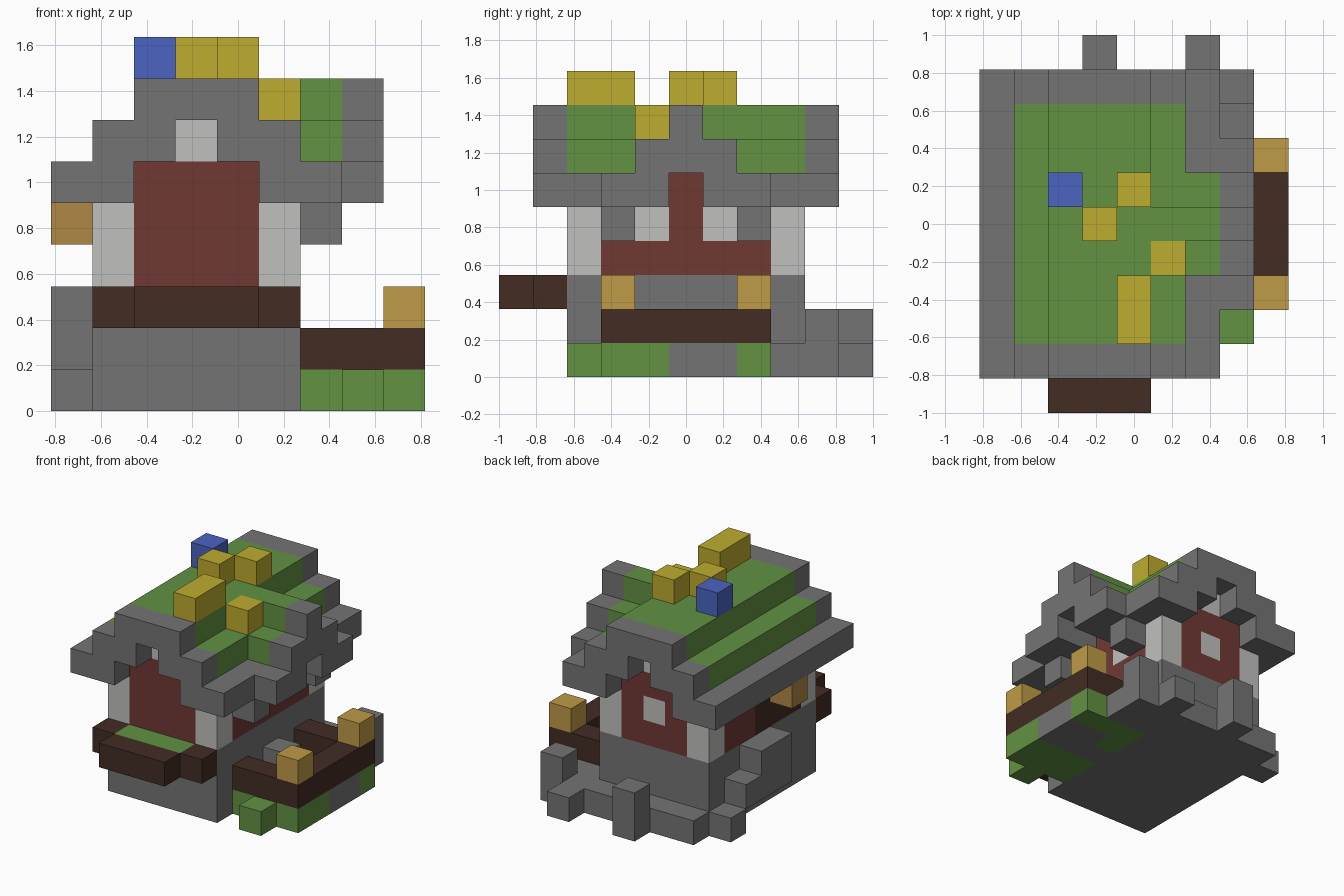
import bpy, bmesh
from mathutils import Vector

cube = bpy.data.objects.get("Cube")
if cube:
    bpy.data.objects.remove(cube)

U = 2 / 11                                # edge of one block
ORIGIN = Vector((-4.5, -5.5, 0))
cells = {}                                # block position -> (part, colour)


def linear(v):
    v /= 255
    return v / 12.92 if v < 0.04 else ((v + 0.055) / 1.055) ** 2.4


def material(name, rgb):
    mat = bpy.data.materials.new(name)
    mat.use_nodes = True
    colour = [linear(c) for c in rgb] + [1]
    mat.diffuse_color = colour
    bsdf = mat.node_tree.nodes["Principled BSDF"]
    bsdf.inputs["Base Color"].default_value = colour
    bsdf.inputs["Roughness"].default_value = 0.9
    return mat


MATS = {n: material(n, c) for n, c in {
    "stone": (116, 116, 116), "plaster": (192, 192, 190),
    "red_wall": (112, 57, 52), "dark_wood": (66, 44, 35),
    "grass": (98, 146, 66), "yellow_flower": (190, 172, 46),
    "blue_flower": (76, 100, 192), "lamp_glow": (190, 155, 70),
    "amber_lamp": (176, 136, 70)}.items()}


def span(v):
    return range(v[0], v[1] + 1) if isinstance(v, tuple) else (v,)


def fill(part, colour, x, y, z):
    """Fill a box of blocks; a tuple is an inclusive range."""
    for i in span(x):
        for j in span(y):
            for k in span(z):
                cells[i, j, k] = (part, colour)


# House body
fill("foundation", "stone", (1, 5), (2, 8), (0, 2))
fill("walls", "red_wall", (1, 5), (2, 8), (3, 4))
fill("walls", "red_wall", (2, 4), (2, 8), 5)
fill("gable_windows", "plaster", 3, (2, 8), 6)
for x in (1, 5):
    for y in (2, 8):
        fill("corner_posts", "plaster", x, y, (3, 4))
fill("back_window", "plaster", 3, 8, 4)
fill("side_door", "dark_wood", 1, (3, 5), (3, 4))

# Stepped roof with stone rim and grass on top
for side in (-1, 1):
    for step in (1, 2, 3):
        z = 8 - step
        if step > 1:
            fill("roof", "stone", 3 + side * step, (1, 9), z)
        fill("roof", "stone", 3 + side * (step - 1), (1, 9), z)
    fill("roof", "stone", 3 + side, (1, 9), 7)
    fill("roof", "stone", 3 + side * 2, (1, 9), 6)
    fill("roof", "stone", 3 + side * 3, (1, 9), 5)
    fill("roof_grass", "grass", 3 + side * 2, (2, 8), 6)
fill("roof_grass", "grass", (2, 4), (2, 8), 7)

# Dormer facing the balcony
for side in (-1, 1):
    fill("dormer", "stone", 7, 5 + side * 2, 5)
    fill("dormer", "stone", (6, 7), 5 + side, 5)
    fill("dormer", "stone", 7, 5 + side, 6)
    fill("dormer", "stone", 6, 5 + side * 2, 4)
    fill("dormer_grass", "grass", (5, 6), 5 + side, 6)
    fill("dormer_windows", "plaster", 5, 5 + side, 4)
fill("dormer", "stone", (5, 7), 5, 6)
fill("dormer", "stone", 7, 5, 7)
fill("dormer_grass", "grass", (5, 6), 5, 7)
fill("walls", "red_wall", 5, 5, (4, 5))
cells.pop((6, 5, 5), None)

# Flowers on the roof
fill("yellow_flowers", "yellow_flower", 4, (2, 3), 8)
fill("yellow_flowers", "yellow_flower", 3, 5, 8)
fill("yellow_flowers", "yellow_flower", 4, 6, 8)
fill("yellow_flowers", "yellow_flower", 5, 4, 7)
fill("blue_flower", "blue_flower", 2, 6, 8)

# Front flower box
fill("flower_box", "dark_wood", (2, 4), 0, 2)
for x in (1, 5):
    fill("flower_box", "dark_wood", x, 1, 2)
fill("flower_box_plants", "grass", (2, 4), 1, 2)

# Garden terrace with wooden rail and lamps
fill("terrace_grass", "grass", (6, 8), (3, 7), 0)
fill("terrace_path", "stone", (7, 8), (5, 6), 0)
fill("terrace_step", "stone", 6, 5, (0, 1))
fill("bush", "grass", 7, 2, 0)
fill("terrace_rail", "dark_wood", 8, (3, 7), 1)
for y in (3, 7):
    fill("terrace_rail", "dark_wood", (6, 7), y, 1)
    fill("rail_lamps", "lamp_glow", 8, y, 2)

# Side stairs and lamp
fill("side_stairs", "stone", 0, 7, 1)
fill("side_stairs", "stone", 0, (5, 6), (1, 2))
fill("side_lamp", "amber_lamp", 0, 4, 4)

# Loose rocks round the back
fill("back_rocks", "stone", (1, 6), 9, 0)
fill("back_rocks", "stone", (6, 7), 8, 0)
fill("back_rocks", "stone", 7, 9, (0, 1))
fill("back_rocks", "stone", 3, 10, (0, 1))
fill("back_rocks", "stone", 6, 10, 0)
fill("back_rocks", "stone", 0, 8, 0)


def build(part, colour):
    """Make one object from the exposed faces of its blocks."""
    bm = bmesh.new()
    for pos, owner in cells.items():
        if owner[0] != part:
            continue
        centre = Vector(pos) + Vector((0.5, 0.5, 0.5)) + ORIGIN
        for axis in range(3):
            for sign in (-1, 1):
                n = Vector((0, 0, 0))
                n[axis] = sign
                if tuple(int(p + d) for p, d in zip(pos, n)) in cells:
                    continue
                a = Vector((0, 0, 0))
                a[(axis + 1) % 3] = 0.5
                b = n.cross(a)
                mid = centre + n * 0.5
                ring = (mid - a - b, mid + a - b, mid + a + b, mid - a + b)
                bm.faces.new([bm.verts.new(v * U) for v in ring])
    bmesh.ops.remove_doubles(bm, verts=bm.verts, dist=0.001)
    mesh = bpy.data.meshes.new(part)
    bm.to_mesh(mesh)
    bm.free()
    mesh.materials.append(MATS[colour])
    bpy.context.collection.objects.link(bpy.data.objects.new(part, mesh))


for part, colour in sorted(set(cells.values())):
    build(part, colour)
